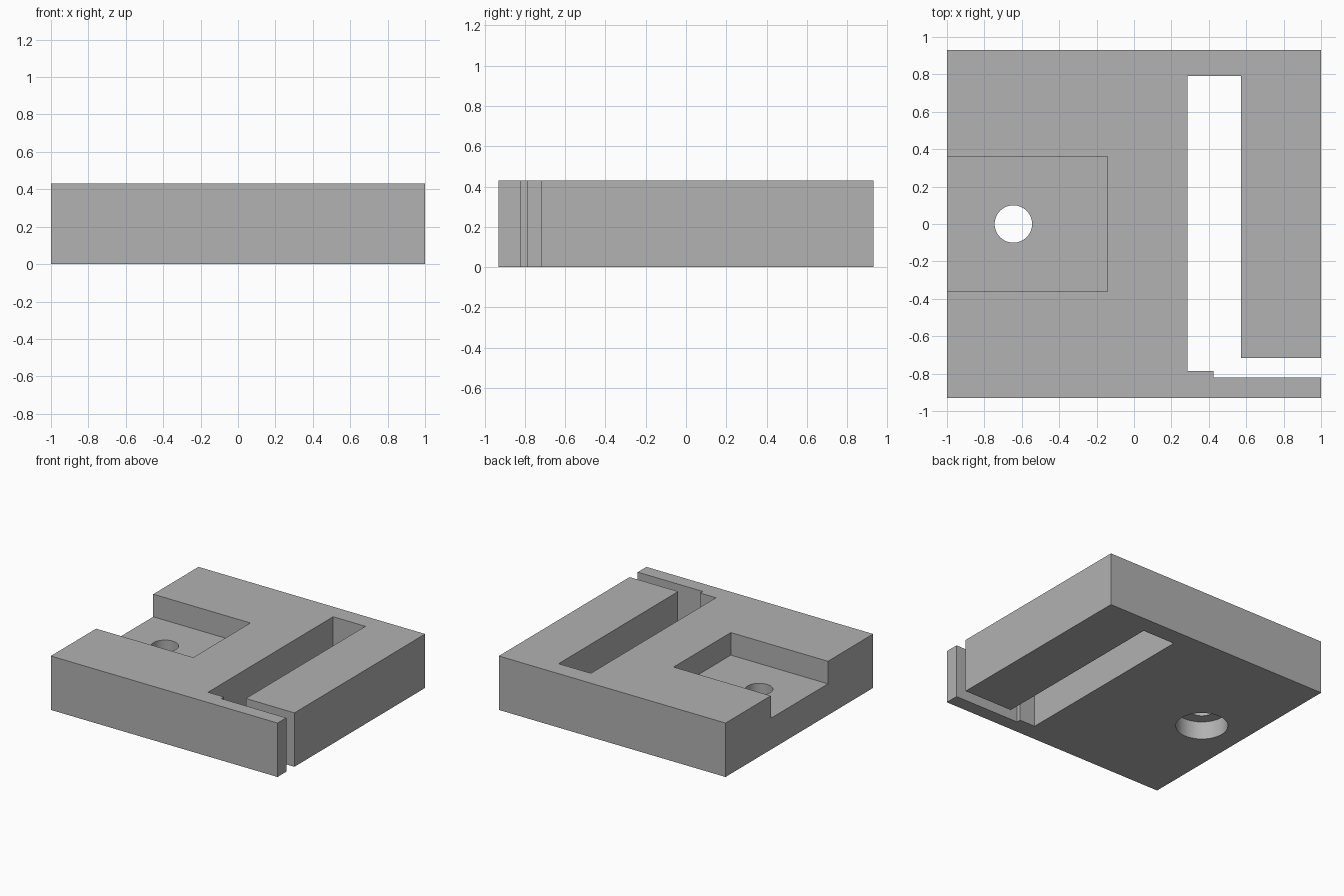
import bpy
import bmesh
import math

default = bpy.data.objects.get("Cube")
if default:
    bpy.data.objects.remove(default, do_unlink=True)

HEIGHT = 0.43
RECESS_FLOOR = 0.25

grey = bpy.data.materials.new("plain grey")
grey.use_nodes = True
grey.diffuse_color = (0.445, 0.445, 0.445, 1)
grey.node_tree.nodes["Principled BSDF"].inputs["Base Color"].default_value = grey.diffuse_color


def prism(name, outline, z0, z1):
    """Extrude a flat outline from z0 up to z1."""
    bm = bmesh.new()
    face = bm.faces.new([bm.verts.new((x, y, z0)) for x, y in outline])
    top = bmesh.ops.extrude_face_region(bm, geom=[face])["geom"]
    verts = [v for v in top if isinstance(v, bmesh.types.BMVert)]
    bmesh.ops.translate(bm, verts=verts, vec=(0, 0, z1 - z0))
    bmesh.ops.recalc_face_normals(bm, faces=bm.faces)
    mesh = bpy.data.meshes.new(name)
    bm.to_mesh(mesh)
    bm.free()
    mesh.materials.append(grey)
    obj = bpy.data.objects.new(name, mesh)
    bpy.context.collection.objects.link(obj)
    return obj


def circle(x, y, radius, sides=64):
    angles = [2 * math.pi * i / sides for i in range(sides)]
    return [(x + radius * math.cos(a), y + radius * math.sin(a)) for a in angles]


def cut(body, cutter):
    """Subtract the cutter from the body, then discard it."""
    cutter.hide_render = True
    mod = body.modifiers.new("cut", "BOOLEAN")
    mod.operation = "DIFFERENCE"
    mod.solver = "EXACT"
    mod.object = cutter
    bpy.context.view_layer.objects.active = body
    bpy.ops.object.modifier_apply(modifier=mod.name)
    bpy.data.objects.remove(cutter, do_unlink=True)


# Block with the long slot, the side gap and the thin front arm in one outline
block = prism("clamp_block", [
    (-1, -0.93), (1, -0.93), (1, -0.82), (0.425, -0.82),
    (0.425, -0.786), (0.286, -0.786), (0.286, 0.79), (0.571, 0.79),
    (0.571, -0.717), (1, -0.717), (1, 0.93), (-1, 0.93),
], 0, HEIGHT)

# Shallow recess open to the right side
cut(block, prism("recess_cutter", [
    (-1.1, -0.36), (-0.143, -0.36), (-0.143, 0.36), (-1.1, 0.36),
], RECESS_FLOOR, HEIGHT + 0.1))

# Bolt hole with a wide counterbore underneath
cut(block, prism("hole_cutter", circle(-0.645, 0, 0.1), -0.1, HEIGHT))
cut(block, prism("counterbore_cutter", circle(-0.645, 0, 0.19), -0.1, 0.143))

# Smooth hole walls, sharp block edges
bpy.ops.object.select_all(action="DESELECT")
block.select_set(True)
bpy.context.view_layer.objects.active = block
bpy.ops.object.shade_smooth_by_angle(angle=math.radians(30))
